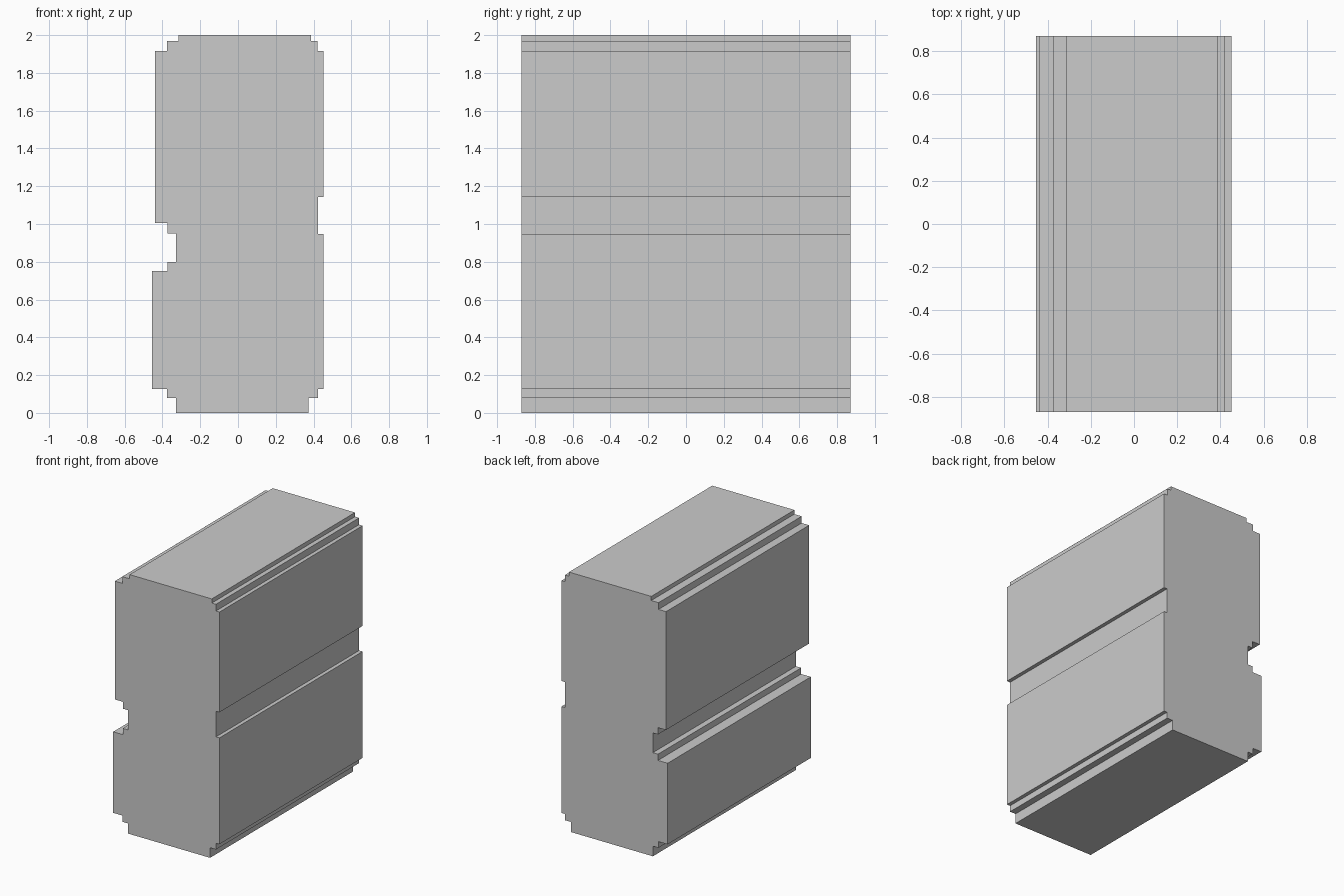
import bpy, bmesh

if "Cube" in bpy.data.objects:
    bpy.data.objects.remove(bpy.data.objects["Cube"])

HALF_DEPTH = 0.872

# Stepped outline in the x-z plane: right side going down, then left side going up
right_side = [(0.387, 2.0), (0.387, 1.968), (0.422, 1.968), (0.422, 1.916),
              (0.452, 1.916), (0.452, 1.143), (0.423, 1.143), (0.423, 0.946),
              (0.452, 0.946), (0.452, 0.126), (0.423, 0.126), (0.423, 0.078),
              (0.372, 0.078), (0.372, 0.0)]
left_side = [(-0.328, 0.0), (-0.328, 0.078), (-0.375, 0.078), (-0.375, 0.126),
             (-0.454, 0.126), (-0.454, 0.751), (-0.372, 0.751), (-0.372, 0.799),
             (-0.328, 0.799), (-0.328, 0.951), (-0.372, 0.951), (-0.372, 1.004),
             (-0.44, 1.004), (-0.44, 1.916), (-0.376, 1.916), (-0.376, 1.968),
             (-0.314, 1.968), (-0.314, 2.0)]


def extrude_profile(name, points, half_depth):
    bm = bmesh.new()
    face = bm.faces.new([bm.verts.new((x, -half_depth, z)) for x, z in points])
    extruded = bmesh.ops.extrude_face_region(bm, geom=[face], use_keep_orig=True)
    verts = [v for v in extruded["geom"] if isinstance(v, bmesh.types.BMVert)]
    bmesh.ops.translate(bm, vec=(0, 2 * half_depth, 0), verts=verts)
    bmesh.ops.recalc_face_normals(bm, faces=bm.faces)
    mesh = bpy.data.meshes.new(name)
    bm.to_mesh(mesh)
    bm.free()
    obj = bpy.data.objects.new(name, mesh)
    bpy.context.collection.objects.link(obj)
    return obj


# Wall block with stepped edges and side grooves
extrude_profile("grooved_wall_block", right_side + left_side, HALF_DEPTH)
